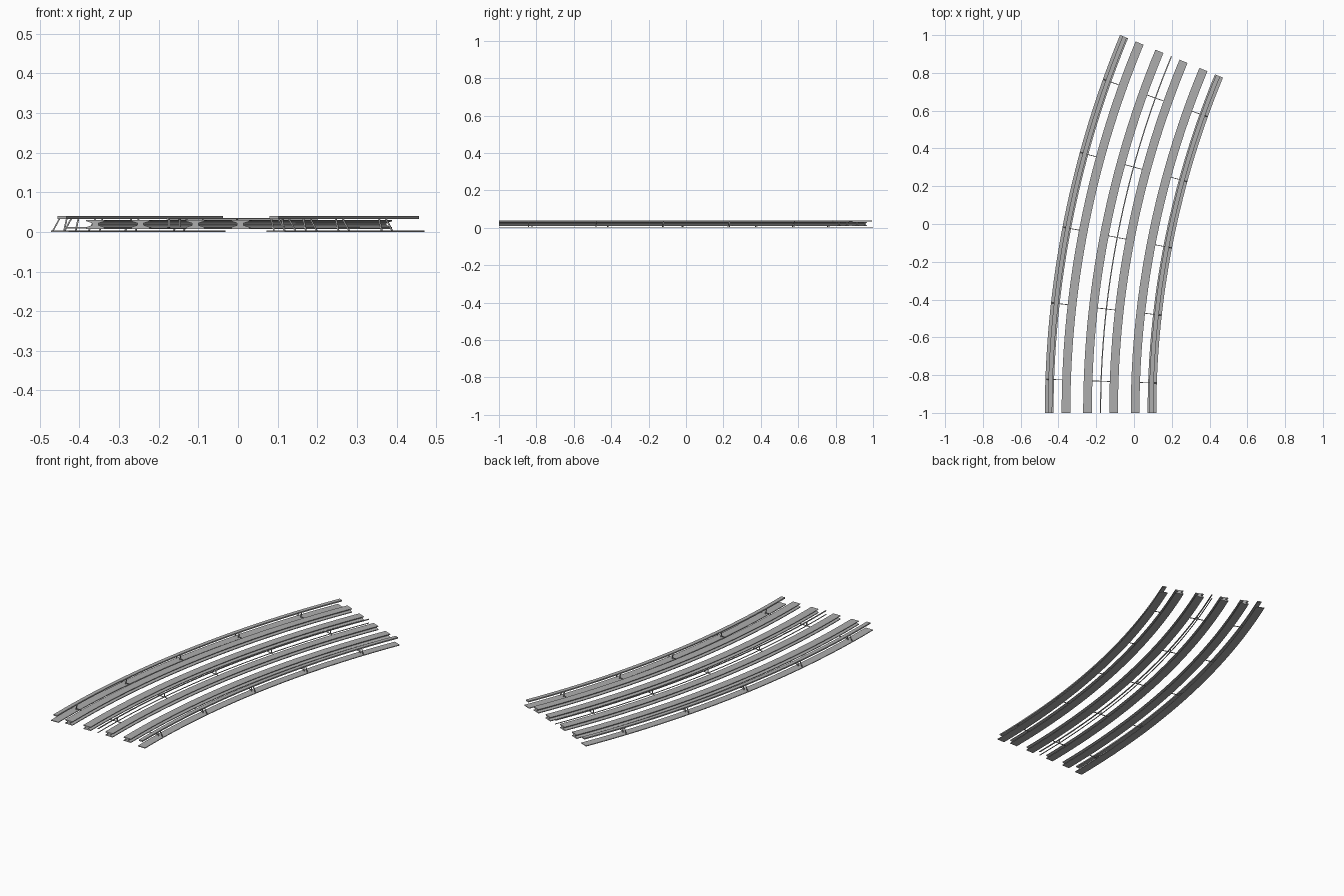
import bpy, bmesh, math
from mathutils import Vector

cube = bpy.data.objects.get("Cube")
if cube:
    bpy.data.objects.remove(cube)

CX, CY = 4.756, -1.0            # centre of the bend
SWEEP = math.radians(22.5)
STEPS = 30
MID = -0.177                    # middle line of the track bed at the near end
STATIONS = [math.radians(1.95 + 4.45 * i) for i in range(5)]

grey = bpy.data.materials.new("mid_grey")
grey.use_nodes = True
colour = (0.42, 0.42, 0.42, 1)
grey.diffuse_color = colour
grey.node_tree.nodes["Principled BSDF"].inputs["Base Color"].default_value = colour


def on_bend(x, z, angle):
    """Point of the cross-section (x, z) carried round the bend."""
    r = CX - x
    return Vector((CX - r * math.cos(angle), CY + r * math.sin(angle), z))


def make(name, bm):
    bmesh.ops.recalc_face_normals(bm, faces=bm.faces)
    mesh = bpy.data.meshes.new(name)
    bm.to_mesh(mesh)
    bm.free()
    mesh.materials.append(grey)
    obj = bpy.data.objects.new(name, mesh)
    bpy.context.collection.objects.link(obj)


def add_sweep(bm, profile, start, end, steps):
    """Loft a closed profile between two angles and cap both ends."""
    rings = []
    for i in range(steps + 1):
        a = start + (end - start) * i / steps
        rings.append([bm.verts.new(on_bend(x, z, a)) for x, z in profile])
    n = len(profile)
    for r0, r1 in zip(rings, rings[1:]):
        for j in range(n):
            bm.faces.new((r0[j], r0[(j + 1) % n], r1[(j + 1) % n], r1[j]))
    bm.faces.new(rings[0])
    bm.faces.new(rings[-1])


def box(x0, x1, z0, z1):
    return [(x0, z0), (x1, z0), (x1, z1), (x0, z1)]


def beam(name, profile):
    bm = bmesh.new()
    add_sweep(bm, profile, 0, SWEEP, STEPS)
    make(name, bm)


def station_bars(name, profiles, thickness=0.0008):
    bm = bmesh.new()
    for a in STATIONS:
        for p in profiles:
            add_sweep(bm, p, a - thickness / 2, a + thickness / 2, 1)
    make(name, bm)


# Running rails: waisted beams, two for each track
half = [(0.023, 0.008), (0.023, 0.012), (0.008, 0.017),
        (0.008, 0.022), (0.023, 0.027), (0.023, 0.030)]
section = half + [(-x, z) for x, z in reversed(half)]
for side, s in (("right", -1), ("left", 1)):
    for label, offset in (("outer", 0.183), ("inner", 0.069)):
        x = MID + s * offset
        beam(f"{side}_{label}_rail", [(x + px, pz) for px, pz in section])

    # Edge barrier: base strip, raised cap and slanting posts
    def edge(d):
        return MID + s * d
    beam(f"{side}_barrier_base", box(edge(0.249), edge(0.295), 0, 0.004))
    beam(f"{side}_barrier_cap", box(edge(0.256), edge(0.279), 0.033, 0.040))
    outer_post = [(edge(0.295), 0.003), (edge(0.291), 0.003),
                  (edge(0.274), 0.034), (edge(0.278), 0.034)]
    inner_post = [(edge(0.267), 0.003), (edge(0.263), 0.003),
                  (edge(0.256), 0.034), (edge(0.260), 0.034)]
    station_bars(f"{side}_barrier_posts", [outer_post, inner_post])
    station_bars(f"{side}_ties", [box(edge(0.200), edge(0.262), 0.009, 0.012)])

# Middle cables and the ties that carry them
beam("upper_cable", box(MID - 0.003, MID + 0.003, 0.031, 0.035))
beam("lower_cable", box(MID - 0.002, MID + 0.002, 0.010, 0.013))
station_bars("middle_ties", [box(MID - 0.05, MID + 0.05, 0.009, 0.012),
                             box(MID - 0.002, MID + 0.002, 0.011, 0.032)])
